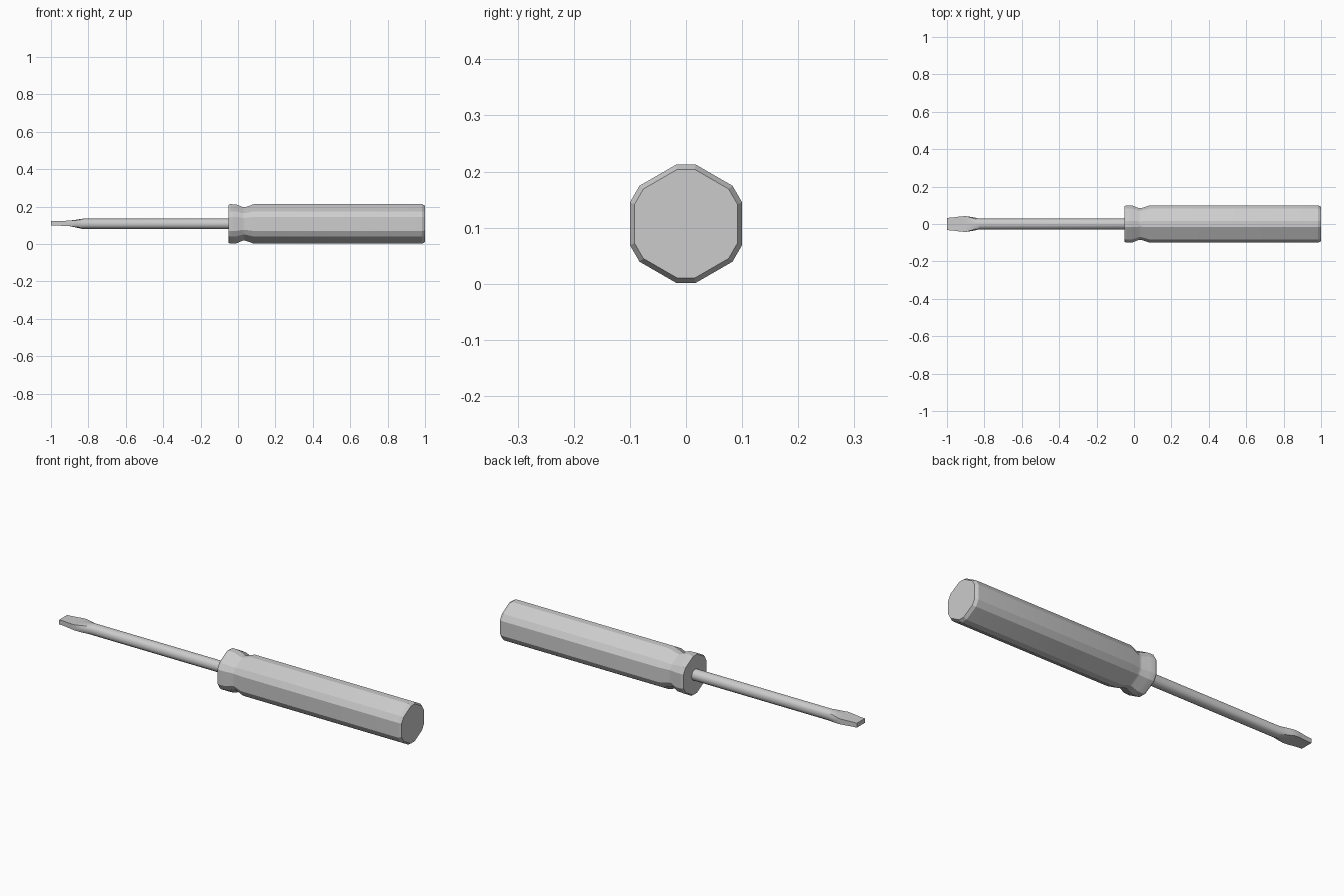
import bpy, bmesh, math

if "Cube" in bpy.data.objects:
    bpy.data.objects.remove(bpy.data.objects["Cube"])

CZ = 0.107  # height of the tool's long axis


def loft(name, rings):
    """Skin a list of equal-length point rings and cap both ends."""
    bm = bmesh.new()
    loops = [[bm.verts.new(p) for p in ring] for ring in rings]
    n = len(loops[0])
    for a, b in zip(loops, loops[1:]):
        for i in range(n):
            j = (i + 1) % n
            bm.faces.new((a[i], a[j], b[j], b[i]))
    bm.faces.new(loops[0])
    bm.faces.new(loops[-1])
    bmesh.ops.recalc_face_normals(bm, faces=bm.faces)
    mesh = bpy.data.meshes.new(name)
    bm.to_mesh(mesh)
    bm.free()
    ob = bpy.data.objects.new(name, mesh)
    bpy.context.collection.objects.link(ob)
    bpy.ops.object.select_all(action='DESELECT')
    bpy.context.view_layer.objects.active = ob
    ob.select_set(True)
    bpy.ops.object.shade_smooth_by_angle(angle=math.radians(25))
    return ob


def hex_ring(x, r):
    """Hexagon with clipped corners, flats facing +y and -y."""
    angles = [math.radians(60 * k + d) for k in range(6) for d in (-20.8, 20.8)]
    return [(x, r * math.cos(a), CZ + r * math.sin(a)) for a in angles]


def blade_ring(x, hy, hz, square, z=CZ, n=16):
    """Section blending from a circle (square=0) to a rectangle (square=1)."""
    pts = []
    for i in range(n):
        a = 2 * math.pi * i / n
        c, s = math.cos(a), math.sin(a)
        k = 1 + square * (1 / max(abs(c), abs(s)) - 1)
        pts.append((x, hy * c * k, z + hz * s * k))
    return pts


# Handle: front collar, narrow neck, long grip and chamfered butt
handle_profile = [(-0.052, 0.101), (-0.042, 0.107), (-0.008, 0.105), (0.025, 0.091),
                  (0.04, 0.091), (0.085, 0.107), (0.985, 0.107), (1.0, 0.098)]
loft("handle", [hex_ring(x, r) for x, r in handle_profile])

# Shaft flattening into the flat blade tip
blade_sections = [(0.0, 0.0285, 0.0285, 0), (-0.825, 0.0285, 0.0285, 0),
                  (-0.87, 0.038, 0.02, 0.6), (-0.9, 0.042, 0.015, 1),
                  (-0.925, 0.041, 0.0135, 1), (-0.975, 0.034, 0.012, 1),
                  (-1.0, 0.033, 0.0115, 1)]
loft("shaft_and_blade", [blade_ring(x, hy, hz, q, CZ + 0.003 * q)
                         for x, hy, hz, q in blade_sections])
